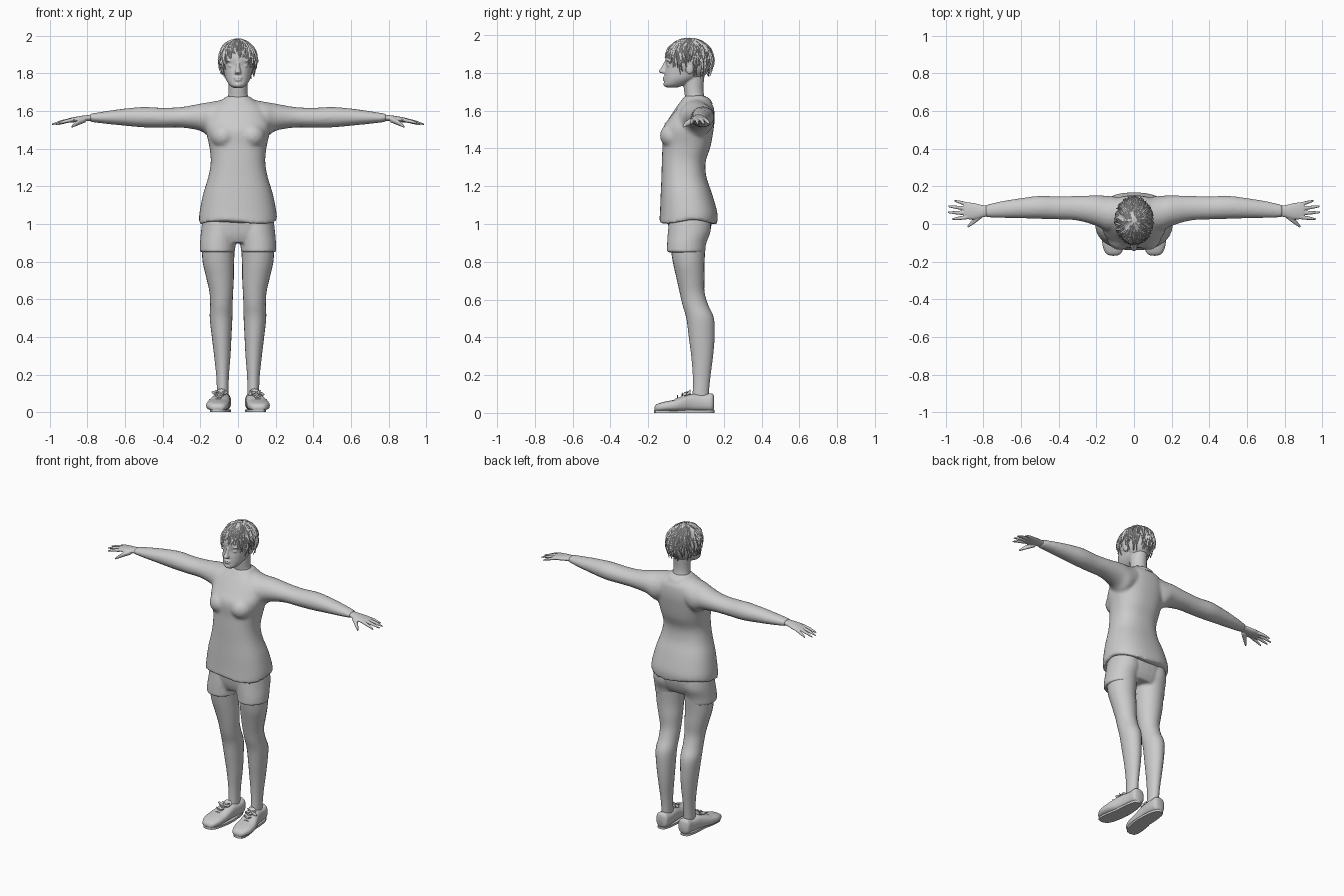
import bpy, bmesh, math, random
from mathutils import Vector, Matrix

random.seed(4)
if "Cube" in bpy.data.objects:
    bpy.data.objects.remove(bpy.data.objects["Cube"])


def material(name, v):
    m = bpy.data.materials.new(name)
    m.use_nodes = True
    m.diffuse_color = (v, v, v, 1)
    m.node_tree.nodes["Principled BSDF"].inputs["Base Color"].default_value = (v, v, v, 1)
    return m


GREY = material("plain grey", 0.6)


def spline(rows, steps):
    # Catmull-Rom through the section rows
    out = []
    for i in range(len(rows) - 1):
        p = [rows[max(0, min(len(rows) - 1, i + k))] for k in (-1, 0, 1, 2)]
        for s in range(steps):
            t = s / steps
            out.append([0.5 * (2 * b + (c - a) * t + (2 * a - 5 * b + 4 * c - d) * t * t
                               + (3 * b - a - 3 * c + d) * t ** 3) for a, b, c, d in zip(*p)])
    return out + [rows[-1]]


def loft(bm, axis, rows, side=1, n=20, steps=4, power=1.0, wave=0.0):
    # each row: position along the axis, then low/high limits of the section
    rings = []
    for k, (t, u0, u1, v0, v1) in enumerate(spline(rows, steps)):
        ring = []
        for j in range(n):
            a = math.tau * j / n
            c, s = math.cos(a), math.sin(a)
            u = (u0 + u1) / 2 + (u1 - u0) / 2 * math.copysign(abs(c) ** power, c)
            v = (v0 + v1) / 2 + (v1 - v0) / 2 * math.copysign(abs(s) ** power, s)
            w = t + (wave * math.sin(3 * a + 1) if k == 0 else 0)
            x, y, z = {"x": (w, u, v), "y": (u, w, v), "z": (u, v, w)}[axis]
            ring.append(bm.verts.new((x * side, y, z)))
        rings.append(ring)
    for a, b in zip(rings, rings[1:]):
        for j in range(n):
            bm.faces.new((a[j], a[(j + 1) % n], b[(j + 1) % n], b[j]))
    bm.faces.new(rings[0])
    bm.faces.new(rings[-1])


def ball(bm, centre, size, tilt=0):
    m = Matrix.Translation(centre) @ Matrix.Rotation(tilt, 4, "Y") @ Matrix.Diagonal((*size, 1))
    bmesh.ops.create_uvsphere(bm, u_segments=16, v_segments=10, radius=1, matrix=m)


def finish(name, bm, blend=0, smooth=4, angle=50):
    bmesh.ops.recalc_face_normals(bm, faces=bm.faces[:])
    me = bpy.data.meshes.new(name)
    bm.to_mesh(me)
    bm.free()
    ob = bpy.data.objects.new(name, me)
    bpy.context.collection.objects.link(ob)
    me.materials.append(GREY)
    bpy.ops.object.select_all(action="DESELECT")
    ob.select_set(True)
    bpy.context.view_layer.objects.active = ob
    if blend:
        r = ob.modifiers.new("merge", "REMESH")
        r.mode, r.voxel_size, r.use_smooth_shade = "VOXEL", blend, True
        s = ob.modifiers.new("soften", "SMOOTH")
        s.factor, s.iterations = 0.5, smooth
    else:
        bpy.ops.object.shade_smooth_by_angle(angle=math.radians(angle))
    return ob


# Top with long sleeves
bm = bmesh.new()
loft(bm, "z", [(1.01, -.207, .207, -.142, .166), (1.06, -.205, .205, -.138, .166),
               (1.16, -.185, .185, -.134, .138), (1.25, -.158, .158, -.13, .108),
               (1.33, -.145, .145, -.128, .104), (1.41, -.152, .152, -.125, .13),
               (1.5, -.172, .172, -.125, .146), (1.56, -.17, .17, -.09, .152),
               (1.62, -.14, .14, -.05, .146), (1.66, -.085, .085, -.02, .12),
               (1.68, -.06, .06, -.005, .1)], n=40, power=0.85, wave=.014)
for s in (1, -1):
    loft(bm, "x", [(.06, -.03, .14, 1.5, 1.665), (.14, -.04, .15, 1.46, 1.65),
                   (.2, -.01, .152, 1.495, 1.64), (.3, .018, .15, 1.512, 1.622),
                   (.4, .024, .147, 1.512, 1.618), (.5, .027, .15, 1.513, 1.622),
                   (.6, .03, .138, 1.522, 1.614), (.7, .032, .122, 1.532, 1.6),
                   (.79, .036, .102, 1.543, 1.586)], s)
    ball(bm, (.075 * s, -.062, 1.468), (.072, .077, .07))
shirt = finish("shirt", bm, .009, 5)

# Neckline trim laid over the shirt front
bm = bmesh.new()
prev = None
for i in range(25):
    a = math.pi * i / 24
    pair = [bm.verts.new((r * math.cos(a), -.2, 1.635 - (r + .015) * math.sin(a) ** .7))
            for r in (.088, .094)]
    if prev:
        bm.faces.new((prev[0], prev[1], pair[1], pair[0]))
    prev = pair
trim = finish("neckline", bm)
w = trim.modifiers.new("lay", "SHRINKWRAP")
w.target, w.wrap_method, w.offset = shirt, "PROJECT", .003
w.use_project_y, w.use_positive_direction = True, True

# Back collar
bm = bmesh.new()
loft(bm, "z", [(1.635, -.085, .085, .0, .142), (1.66, -.075, .075, .01, .128),
               (1.672, -.068, .068, .015, .112)])
finish("collar", bm)

# Shorts
bm = bmesh.new()
loft(bm, "z", [(.9, -.16, .16, -.07, .1), (.94, -.188, .188, -.086, .122),
               (1.0, -.192, .192, -.095, .135), (1.08, -.18, .18, -.1, .13)], n=32, power=.85)
for s in (1, -1):
    loft(bm, "z", [(.85, .016, .203, -.102, .1), (.9, .012, .202, -.1, .108),
                   (.96, .004, .197, -.096, .13), (1.02, .01, .19, -.09, .13)], s, n=28)
finish("shorts", bm, .008, 3)

for s, word in ((1, "left"), (-1, "right")):
    # Legs
    bm = bmesh.new()
    loft(bm, "z", [(.06, .05, .11, .03, .12), (.12, .05, .112, .036, .122),
                   (.2, .048, .116, .036, .13), (.3, .04, .127, .028, .143),
                   (.4, .035, .139, .015, .151), (.5, .03, .15, .002, .148),
                   (.57, .029, .148, -.018, .118), (.64, .026, .152, -.034, .098),
                   (.72, .022, .17, -.052, .098), (.8, .021, .188, -.07, .098),
                   (.9, .015, .195, -.085, .105)], s, n=24)
    finish(word + "_leg", bm)

    # Shoes: upper, sole, tongue and laces
    bm = bmesh.new()
    loft(bm, "y", [(-.168, .09, .125, .014, .03), (-.155, .068, .15, .008, .046),
                   (-.11, .05, .168, .008, .06), (-.06, .045, .166, .008, .07),
                   (-.02, .043, .155, .008, .085), (.03, .041, .136, .008, .1),
                   (.09, .037, .124, .008, .098), (.135, .04, .12, .008, .104),
                   (.148, .055, .105, .02, .09)], s, n=24, power=.75)
    finish(word + "_shoe", bm)
    bm = bmesh.new()
    loft(bm, "z", [(0, .0, .0, .0, .0), (.014, .0, .0, .0, .0)], s, steps=1)
    low = [v for v in bm.verts]
    for i, v in enumerate(low):
        a = math.tau * (i % 20) / 20
        y = -.01 + .16 * math.sin(a)
        mid = .084 - .1 * min(0, math.sin(a)) * .27
        half = .046 + .014 * max(0, -math.sin(a))
        v.co.x, v.co.y = s * (mid + half * math.copysign(abs(math.cos(a)) ** .6, math.cos(a))), y
    finish(word + "_sole", bm)
    bm = bmesh.new()
    loft(bm, "y", [(-.06, .085, .125, .06, .074), (-.01, .07, .122, .075, .094),
                   (.025, .06, .115, .09, .125)], s, n=12)
    for k in range(3):
        for tilt in (.5, -.5):
            ball(bm, (s * (.1 - .004 * k), -.045 + .025 * k, .079 + .011 * k), (.034, .004, .005), tilt)
    ball(bm, (s * .12, -.005, .1), (.022, .008, .009), .4)
    ball(bm, (s * .075, -.005, .1), (.022, .008, .009), -.4)
    finish(word + "_laces", bm)

    # Hands
    bm = bmesh.new()
    loft(bm, "x", [(.77, .042, .096, 1.548, 1.582), (.81, .034, .102, 1.546, 1.578),
                   (.85, .024, .112, 1.542, 1.572), (.89, .026, .116, 1.54, 1.564),
                   (.905, .035, .11, 1.542, 1.56)], s, n=16)
    fingers = [(.885, .036, .968, .026), (.89, .058, .99, .062),
               (.89, .082, .988, .094), (.88, .103, .955, .124)]
    for x0, y0, x1, y1 in fingers:
        loft(bm, "x", [(x0, y0 - .011, y0 + .011, 1.541, 1.563),
                       ((x0 + x1) / 2, (y0 + y1) / 2 - .01, (y0 + y1) / 2 + .01, 1.534, 1.552),
                       (x1, y1 - .005, y1 + .005, 1.525, 1.533)], s, n=10)
    loft(bm, "x", [(.81, .03, .065, 1.54, 1.57), (.85, .0, .034, 1.524, 1.554),
                   (.885, -.022, -.008, 1.51, 1.522)], s, n=10)
    finish(word + "_hand", bm, .0035, 3)

# Neck, head and face, blended together
bm = bmesh.new()
loft(bm, "z", [(1.62, -.085, .085, -.01, .11), (1.67, -.056, .056, -.006, .098),
               (1.72, -.05, .05, -.012, .092), (1.8, -.052, .052, -.02, .1)])
loft(bm, "z", [(1.722, -.02, .02, -.1, -.05), (1.735, -.042, .042, -.116, -.01),
               (1.765, -.063, .063, -.114, .05), (1.8, -.073, .073, -.112, .1),
               (1.84, -.08, .08, -.106, .12), (1.88, -.084, .084, -.11, .125),
               (1.92, -.08, .08, -.098, .122), (1.955, -.06, .06, -.06, .1),
               (1.972, -.025, .025, -.01, .05)], n=28, power=.9)
loft(bm, "z", [(1.796, -.014, .014, -.12, -.09), (1.806, -.018, .018, -.146, -.09),
               (1.83, -.011, .011, -.13, -.09), (1.86, -.009, .009, -.115, -.09)], n=12)
ball(bm, (0, -.11, 1.776), (.024, .013, .006))
ball(bm, (0, -.109, 1.764), (.021, .014, .007))
ball(bm, (0, -.105, 1.74), (.022, .016, .014))
for s in (1, -1):
    ball(bm, (s * .036, -.092, 1.868), (.026, .012, .005), s * .15)
    ball(bm, (s * .035, -.088, 1.84), (.018, .012, .008))
    ball(bm, (s * .082, .02, 1.825), (.01, .022, .032))
finish("head", bm, .0045, 2)

# Hair: a close cap under loose tapered locks
MID = Vector((0, .018, 1.868))


def fringe(a):
    # lowest hair height: short over the face, longer at sides and nape
    front = -math.sin(a)
    return 1.765 if front < .35 else 1.765 + .13 * min(1, (front - .35) / .45)


bm = bmesh.new()
bmesh.ops.create_uvsphere(bm, u_segments=28, v_segments=18, radius=1,
                          matrix=Matrix.Translation(MID) @ Matrix.Diagonal((.093, .119, .113, 1)))
gone = [f for f in bm.faces
        if f.calc_center_median().z < fringe(math.atan2(f.calc_center_median().y - .018,
                                                        f.calc_center_median().x)) + .01]
bmesh.ops.delete(bm, geom=gone, context="FACES")
finish("hair_cap", bm)

bm = bmesh.new()
for i in range(230):
    a = random.uniform(0, math.tau)
    start = random.uniform(.1, 1.25)
    end_z = fringe(a) - random.uniform(-.03, .02)
    stop = math.acos(max(-.92, min(.98, (end_z - MID.z) / .115)))
    stop = min(stop, start + random.uniform(.7, 1.3))
    if stop < start + .25:
        start = max(.05, stop - .6)
    width, lift, turn = random.uniform(.008, .014), random.uniform(.0, .012), random.uniform(-.35, .35)
    prev = None
    for k in range(5):
        t = k / 4
        p, b = start + (stop - start) * t, a + turn * t
        flat = max(math.sin(p), .8 if p > 1.9 else 0)
        r = 1.0 + .03 * math.sin(math.pi * t)
        out = Vector((math.cos(b) * flat, math.sin(b) * flat, math.cos(p)))
        c = MID + Vector((out.x * .094 * r, out.y * .12 * r, out.z * .115)) + out * lift * t
        side = Vector((-math.sin(b), math.cos(b), 0)) * width * (1 - t * .93)
        row = [bm.verts.new(c - side), bm.verts.new(c + out * .004), bm.verts.new(c + side)]
        if prev:
            for j in (0, 1):
                bm.faces.new((prev[j], prev[j + 1], row[j + 1], row[j]))
        prev = row
finish("hair_locks", bm, angle=35)
